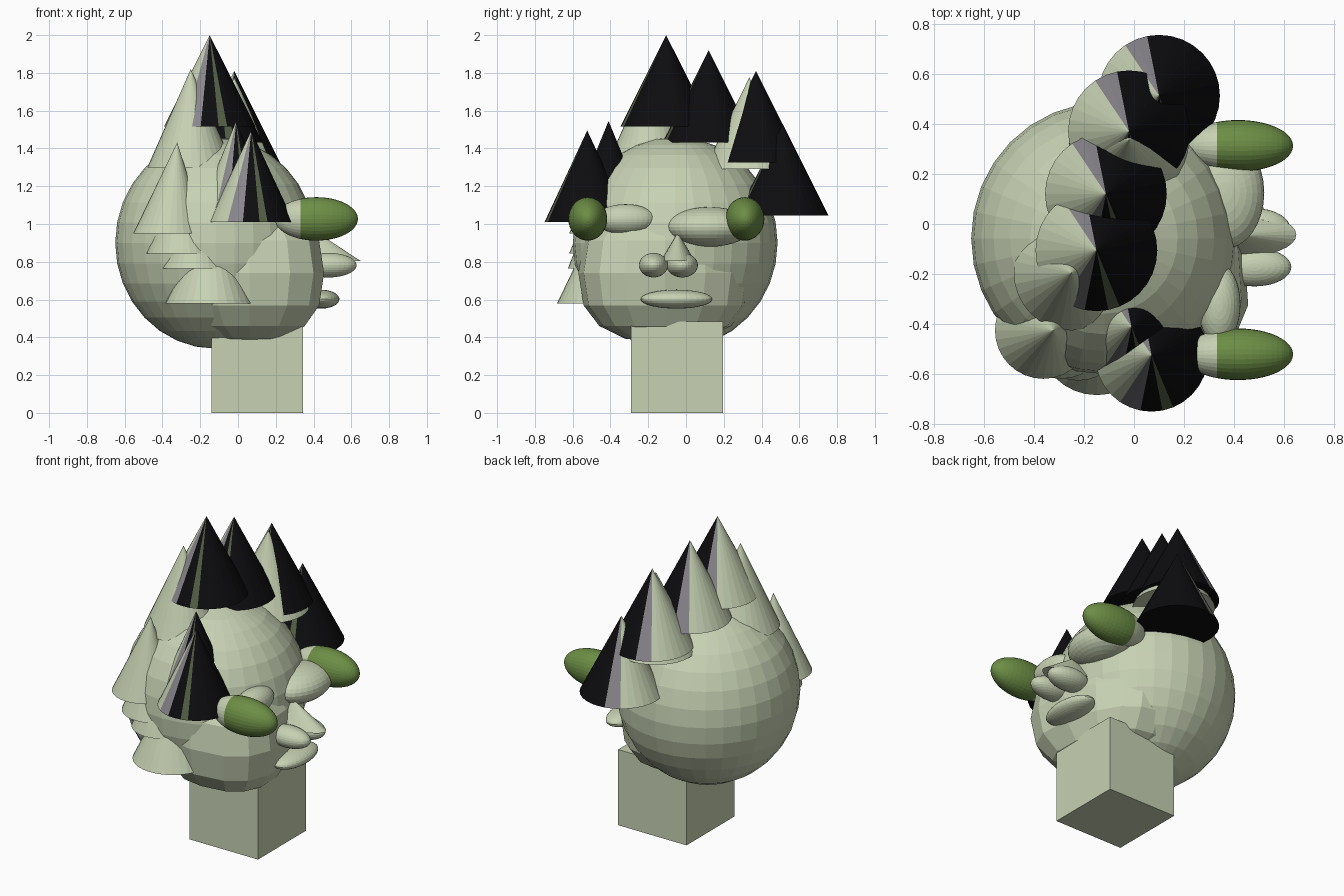
import bpy, bmesh, math
from mathutils import Matrix, Vector

if "Cube" in bpy.data.objects:
    bpy.data.objects.remove(bpy.data.objects["Cube"])


def material(name, rgb):
    m = bpy.data.materials.new(name)
    m.diffuse_color = (*rgb, 1)
    m.use_nodes = True
    m.node_tree.nodes["Principled BSDF"].inputs["Base Color"].default_value = m.diffuse_color
    return m


SKIN = material("pale_sage", (0.57, 0.64, 0.45))
GREEN = material("leaf_green", (0.15, 0.27, 0.06))
BLACK = material("black", (0.004, 0.004, 0.005))
GREY = material("grey", (0.25, 0.24, 0.26))
OLIVE = material("dark_olive", (0.09, 0.115, 0.06))


def finish(bm, name, mats):
    bmesh.ops.recalc_face_normals(bm, faces=bm.faces)
    me = bpy.data.meshes.new(name)
    bm.to_mesh(me)
    bm.free()
    for m in mats:
        me.materials.append(m)
    ob = bpy.data.objects.new(name, me)
    bpy.context.collection.objects.link(ob)
    return ob


def ellipsoid(name, loc, half, segs=32, rings=16, axis='Z', mats=(SKIN,), rule=None):
    bm = bmesh.new()
    bmesh.ops.create_uvsphere(bm, u_segments=segs, v_segments=rings, radius=1)
    if axis == 'X':
        bmesh.ops.rotate(bm, verts=bm.verts, matrix=Matrix.Rotation(math.pi / 2, 3, 'Y'))
    for v in bm.verts:
        v.co = Vector([c * h + l for c, h, l in zip(v.co, half, loc)])
    if rule:
        for f in bm.faces:
            f.material_index = rule(f.calc_center_median())
    return finish(bm, name, mats)


def cone(name, x, y, z, r, h, ry=None, apex_dx=0, painted=False):
    """Upright spike standing on height z; painted spikes are coloured by direction."""
    bm = bmesh.new()
    bmesh.ops.create_cone(bm, cap_ends=True, segments=32, radius1=r, radius2=0, depth=h)
    for v in bm.verts:
        top = v.co.z > 0
        v.co = Vector((v.co.x + x + (apex_dx if top else 0),
                       v.co.y * (ry or r) / r + y, v.co.z + h / 2 + z))
    if painted:
        for f in bm.faces:
            if len(f.verts) > 4:
                f.material_index = 1
                continue
            c = f.calc_center_median()
            a = math.degrees(math.atan2(c.y - y, c.x - x))
            if -84 < a < -68:
                f.material_index = 3          # thin unpainted strip
            elif abs(a) < 104:
                f.material_index = 1          # black front
            elif abs(a) < 126:
                f.material_index = 2          # grey edge
    return finish(bm, name, (SKIN, BLACK, GREY, OLIVE))


# Neck block
bm = bmesh.new()
bmesh.ops.create_cube(bm, size=0.485)
bmesh.ops.translate(bm, verts=bm.verts, vec=(0.1025, -0.0475, 0.2425))
finish(bm, "neck", (SKIN,))

# Skull
ellipsoid("skull", (-0.12, -0.057, 0.9), (0.53, 0.542, 0.56))

# Coarse boxy jaw, pushed forward on one cheek
bm = bmesh.new()
bmesh.ops.create_uvsphere(bm, u_segments=16, v_segments=8, radius=1)
for v in bm.verts:
    p = [math.copysign(abs(c) ** 0.8, c) for c in v.co]
    px = 0.06 + 0.38 * p[0] - (0.09 * p[1] * max(p[0], 0))
    v.co = (px, -0.11 + 0.46 * p[1], 0.74 + 0.37 * p[2])
finish(bm, "jaw", (SKIN,))

# Eyes: green fronts with pale roots
for side, y in (("right", -0.52), ("left", 0.312)):
    ellipsoid(side + "_eye", (0.415, y, 1.027), (0.22, 0.103, 0.115), 32, 24, 'X',
              (SKIN, GREEN), lambda c: int(c.x > 0.335))

# Eye sockets, nostrils and mouth
ellipsoid("right_socket", (0.34, -0.32, 1.025), (0.085, 0.16, 0.08))
ellipsoid("left_socket", (0.36, 0.125, 0.985), (0.16, 0.225, 0.105))
ellipsoid("right_nostril", (0.48, -0.172, 0.782), (0.148, 0.077, 0.065))
ellipsoid("left_nostril", (0.48, -0.02, 0.782), (0.145, 0.083, 0.065))
ellipsoid("mouth", (0.44, -0.05, 0.602), (0.097, 0.19, 0.05))

# Nose
cone("nose", 0.42, -0.043, 0.805, 0.228, 0.15, ry=0.09)

# Black hair spikes: x, y, base height, radius, height
for i, s in enumerate([
    (-0.15, -0.105, 1.515, 0.243, 0.485),
    (-0.112, 0.12, 1.432, 0.243, 0.488),
    (-0.02, 0.37, 1.325, 0.243, 0.485),
    (0.1, 0.512, 1.045, 0.243, 0.485),
    (0.07, -0.523, 1.01, 0.226, 0.485),
    (-0.01, -0.41, 1.06, 0.2, 0.485),
]):
    cone(f"hair_spike_{i + 1}", *s, painted=True)

# Pale hair spikes on the side and below the crown
for i, s in enumerate([
    (-0.362, -0.425, 0.95, 0.193, 0.482),
    (-0.292, -0.425, 0.845, 0.193, 0.48),
    (-0.222, -0.44, 0.765, 0.185, 0.48),
    (-0.148, -0.447, 0.58, 0.236, 0.49),
    (-0.25, -0.195, 1.3, 0.23, 0.52),
    (-0.02, 0.335, 1.29, 0.24, 0.485),
]):
    cone(f"pale_spike_{i + 1}", *s, apex_dx=0.04 if i == 0 else 0)
